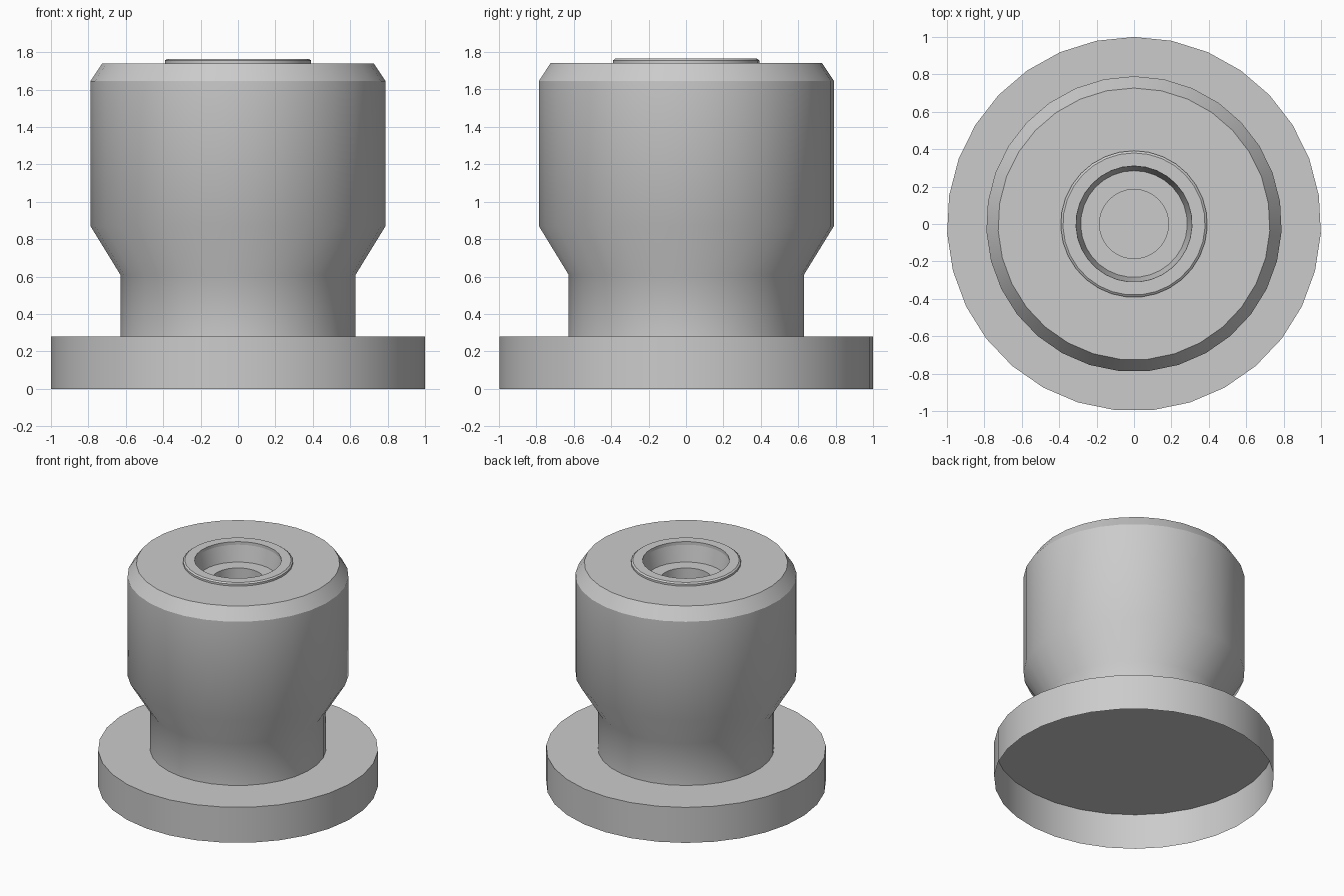
import bpy, bmesh, math

if "Cube" in bpy.data.objects:
    bpy.data.objects.remove(bpy.data.objects["Cube"])

SIDES = 31


def lathe(name, profile, closed=False):
    """Revolve (radius, z) points around z; radius 0 becomes a single pole."""
    bm = bmesh.new()
    rings = []
    for r, z in profile:
        if r == 0:
            rings.append([bm.verts.new((0, 0, z))] * SIDES)
            continue
        angles = [math.pi / 2 + 2 * math.pi * k / SIDES for k in range(SIDES)]
        rings.append([bm.verts.new((r * math.cos(a), r * math.sin(a), z)) for a in angles])
    pairs = list(zip(rings, rings[1:]))
    if closed:
        pairs.append((rings[-1], rings[0]))
    for lower, upper in pairs:
        for k in range(SIDES):
            n = (k + 1) % SIDES
            corners = [lower[k], lower[n], upper[n], upper[k]]
            bm.faces.new(list(dict.fromkeys(corners)))
    mesh = bpy.data.meshes.new(name)
    bm.to_mesh(mesh)
    bm.free()
    obj = bpy.data.objects.new(name, mesh)
    bpy.context.collection.objects.link(obj)
    bpy.ops.object.select_all(action='DESELECT')
    obj.select_set(True)
    bpy.context.view_layer.objects.active = obj
    bpy.ops.object.shade_smooth_by_angle(angle=math.radians(33))
    return obj


# Flange: open underneath, its top plate also closes the bottom of the bore
lathe("base_flange", [(1.0, 0), (1.0, 0.28), (0.63, 0.28), (0.31, 0.28),
                      (0.185, 0.28), (0, 0.28)])

# Neck, flare, barrel, chamfered top, then the stepped bore
lathe("body", [(0.63, 0.28), (0.63, 0.61), (0.79, 0.87), (0.79, 1.645),
               (0.727, 1.74), (0.31, 1.74), (0.285, 1.615),
               (0.185, 1.615), (0.185, 0.28)])

# Raised lip around the bore
lathe("bore_rim", [(0.31, 1.735), (0.392, 1.735), (0.392, 1.755),
                   (0.38, 1.764), (0.31, 1.764)], closed=True)
